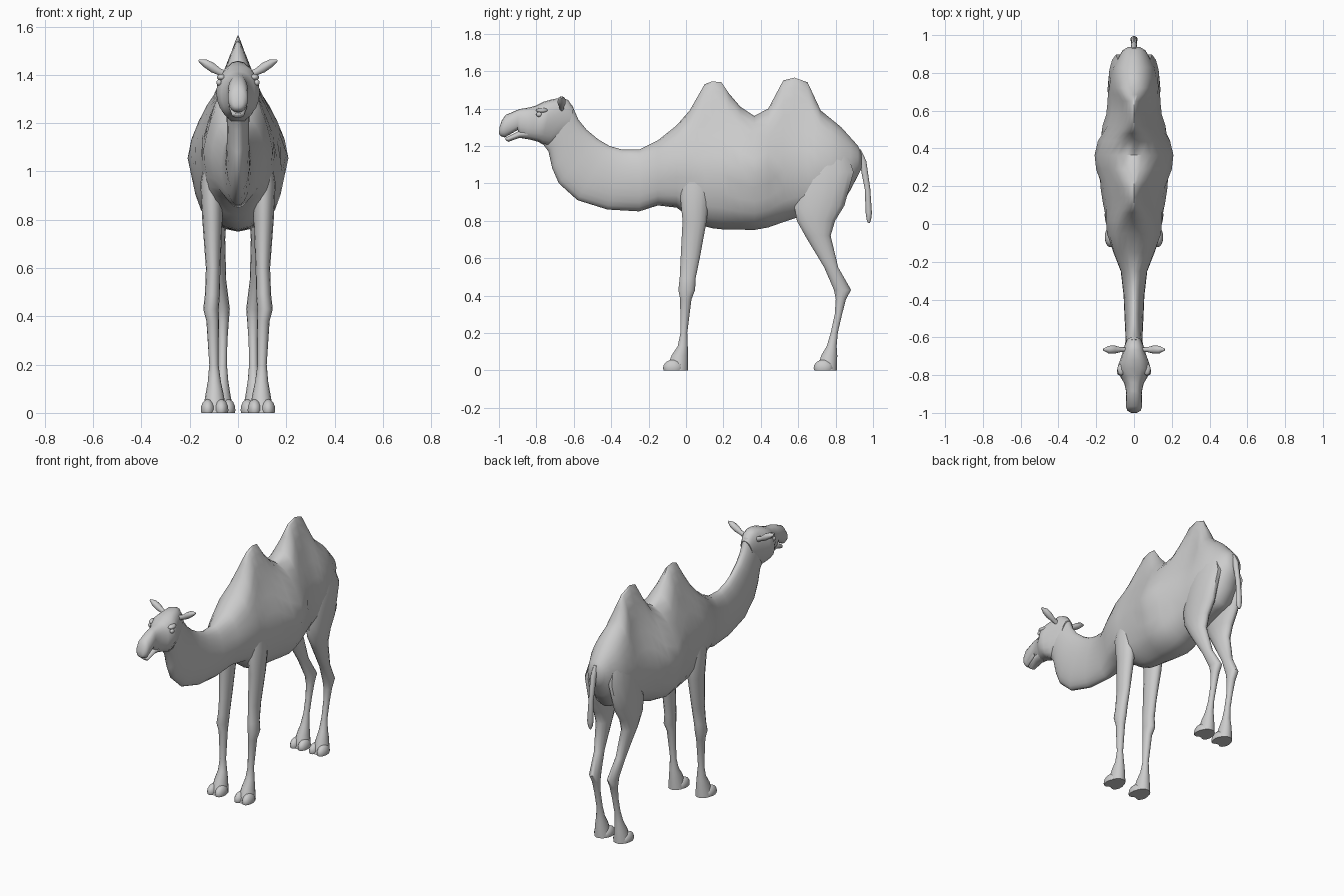
import bpy, bmesh, math
from mathutils import Vector

coat = bpy.data.materials.new("grey coat")
coat.diffuse_color = (0.6, 0.6, 0.6, 1)


def finish(name, bm, angle=50):
    bmesh.ops.recalc_face_normals(bm, faces=bm.faces)
    me = bpy.data.meshes.new(name)
    bm.to_mesh(me)
    bm.free()
    me.materials.append(coat)
    ob = bpy.data.objects.new(name, me)
    bpy.context.collection.objects.link(ob)
    bpy.ops.object.select_all(action='DESELECT')
    ob.select_set(True)
    bpy.context.view_layer.objects.active = ob
    bpy.ops.object.shade_smooth_by_angle(angle=math.radians(angle))
    return ob


def loft(name, rings):
    bm = bmesh.new()
    vs = [[bm.verts.new(p) for p in r] for r in rings]
    n = len(vs[0])
    for a, b in zip(vs, vs[1:]):
        for i in range(n):
            j = (i + 1) % n
            bm.faces.new((a[i], a[j], b[j], b[i]))
    bm.faces.new(vs[0])
    bm.faces.new(vs[-1])
    return finish(name, bm)


def lookup(table, z):
    for (z0, v0), (z1, v1) in zip(table, table[1:]):
        if z <= z1:
            return v0 + (v1 - v0) * max(0, (z - z0) / (z1 - z0))
    return table[-1][1]


# width of the humped torso by height, as a share of the full width
SHARE = [(.75, .5), (.82, .68), (.9, .82), (1.08, 1), (1.2, .78), (1.33, .47),
         (1.46, .24), (1.57, .08)]


def section(ty, tz, by, bz, hw, hump=0, n=24, power=1):
    """Upright ring from a top point to a bottom point."""
    ring = []
    for i in range(n):
        a = 2 * math.pi * i / n
        t = (1 - math.cos(a)) / 2
        s = math.sin(a)
        z = tz + (bz - tz) * t
        w = abs(s) ** power * (1 - hump) + hump * lookup(SHARE, z) * min(1, 1.7 * abs(s))
        ring.append(Vector((math.copysign(w * hw, s), ty + (by - ty) * t, z)))
    return ring


# neck: top y, top z, bottom y, bottom z, half width
NECK = [(-.61, 1.42, -.78, 1.23, .05), (-.575, 1.34, -.735, 1.17, .048),
        (-.53, 1.285, -.715, 1.08, .046), (-.47, 1.235, -.68, 1.0, .046),
        (-.41, 1.2, -.58, .91, .05), (-.34, 1.18, -.42, .86, .055)]
# torso outlines along y: back and humps, belly, half width, hump share
BACK = [(-.25, 1.18), (-.15, 1.23), (-.05, 1.31), (.02, 1.39), (.1, 1.53),
        (.14, 1.545), (.19, 1.54), (.23, 1.48), (.29, 1.41), (.365, 1.36),
        (.44, 1.4), (.52, 1.55), (.58, 1.565), (.65, 1.54), (.72, 1.39),
        (.83, 1.3), (.92, 1.2), (.938, 1.16)]
BELLY = [(-.25, .85), (-.14, .885), (-.05, .87), (.08, .775), (.16, .755),
         (.4, .75), (.57, .81), (.83, .88), (.9, 1.0), (.938, 1.08)]
GIRTH = [(-.25, .07), (-.15, .11), (-.05, .145), (.07, .162), (.365, .214),
         (.58, .15), (.75, .134), (.83, .113), (.92, .06), (.938, .03)]
HUMP = [(-.25, 0), (.02, .9), (.1, 1), (.65, 1), (.8, .25), (.88, 0)]
ys = sorted([p[0] for p in BACK] + [.06, .48, .685, .775, .88])
torso = [section(y, lookup(BACK, y), y, lookup(BELLY, y), lookup(GIRTH, y), lookup(HUMP, y))
         for y in ys]
loft("body", [section(*r) for r in NECK] + torso)

# head, with the upper lip overhanging the mouth
HEAD = [
    (-.6, 1.4, -.64, 1.27, .04), (-.63, 1.445, -.69, 1.22, .055),
    (-.665, 1.458, -.735, 1.2, .066), (-.72, 1.448, -.77, 1.21, .083),
    (-.765, 1.435, -.79, 1.222, .09), (-.805, 1.415, -.82, 1.23, .07),
    (-.84, 1.405, -.85, 1.238, .051), (-.885, 1.398, -.885, 1.25, .042),
    (-.9, 1.393, -.9, 1.285, .041), (-.965, 1.365, -.97, 1.245, .042),
    (-.985, 1.335, -.99, 1.252, .036), (-.997, 1.3, -1.0, 1.265, .018)]
loft("head", [section(*h, n=20, power=.8) for h in HEAD])
JAW = [(-.84, 1.3, -.84, 1.235, .04), (-.893, 1.28, -.89, 1.243, .036),
       (-.955, 1.248, -.95, 1.222, .026), (-.967, 1.243, -.965, 1.232, .013)]
loft("lower_jaw", [section(*j, n=14) for j in JAW])


def ball(name, loc, size, floor=None, seg=14):
    bm = bmesh.new()
    bmesh.ops.create_uvsphere(bm, u_segments=seg, v_segments=seg // 2 + 1, radius=1)
    for v in bm.verts:
        v.co = Vector([c * s + l for c, s, l in zip(v.co, size, loc)])
        if floor is not None:
            v.co.z = max(v.co.z, floor)
    return finish(name, bm)


def flat_ring(x, rx, y0, y1, z, n=14):
    """Level ring for the legs and tail."""
    c, r = (y0 + y1) / 2, (y1 - y0) / 2
    return [Vector((x + rx * math.cos(2 * math.pi * i / n),
                    c + r * math.sin(2 * math.pi * i / n), z)) for i in range(n)]


# legs: centre x, half width, front y, back y, height
FRONT = [
    (.1, .03, -.01, .11, 1.1), (.108, .048, -.035, .13, .95),
    (.106, .042, -.02, .112, .8), (.103, .03, -.03, .075, .6),
    (.106, .031, -.035, .052, .49), (.112, .032, -.042, .05, .43),
    (.105, .026, -.032, .03, .38), (.1, .019, -.03, .007, .2),
    (.098, .027, -.045, .01, .13), (.097, .037, -.078, .012, .08),
    (.097, .05, -.11, .012, 0)]
HIND = [
    (.07, .03, .66, .85, 1.2), (.085, .05, .61, .9, 1.06),
    (.09, .05, .575, .85, .88), (.092, .044, .59, .8, .8),
    (.091, .038, .635, .775, .72), (.077, .028, .738, .815, .55),
    (.064, .03, .79, .884, .43), (.063, .025, .8, .856, .38),
    (.063, .019, .795, .835, .3), (.064, .018, .773, .812, .2),
    (.066, .026, .752, .806, .13), (.068, .036, .722, .81, .08),
    (.068, .05, .695, .808, 0)]
# ears sweep out and up: x, z, depth, height
EAR = [(.045, 1.4, .012, .016), (.075, 1.412, .014, .014), (.105, 1.43, .022, .02),
       (.135, 1.448, .02, .017), (.163, 1.46, .005, .004)]
for side, s in (("right", 1), ("left", -1)):
    for part, rows in (("front", FRONT), ("hind", HIND)):
        loft(f"{part}_leg_{side}",
             [flat_ring(s * x, rx, y0, y1, z) for x, rx, y0, y1, z in rows])
        # two splayed toes on each foot
        fx, _, fy = rows[-1][:3]
        for toe, d in (("outer", .028), ("inner", -.028)):
            ball(f"{part}_{toe}_toe_{side}", (s * (fx + d), fy + .04, .012),
                 (.03, .053, .045), floor=0)
    angles = [2 * math.pi * i / 10 for i in range(10)]
    loft(f"ear_{side}", [[Vector((s * (x - .3 * rz * math.sin(a)),
                                  -.665 + ry * math.cos(a), z + rz * math.sin(a)))
                          for a in angles] for x, z, ry, rz in EAR])
    # eyes and brow ridges
    ball(f"eye_{side}", (s * .078, -.785, 1.368), (.012, .016, .013))
    ball(f"brow_{side}", (s * .068, -.77, 1.39), (.02, .032, .014))

# tail
TAIL = [(.012, .9, .935, 1.18), (.017, .925, .965, 1.12), (.015, .955, .986, .97),
        (.02, .96, .995, .84), (.014, .965, .99, .805), (.006, .972, .984, .788)]
loft("tail", [flat_ring(0, rx, y0, y1, z, 10) for rx, y0, y1, z in TAIL])
